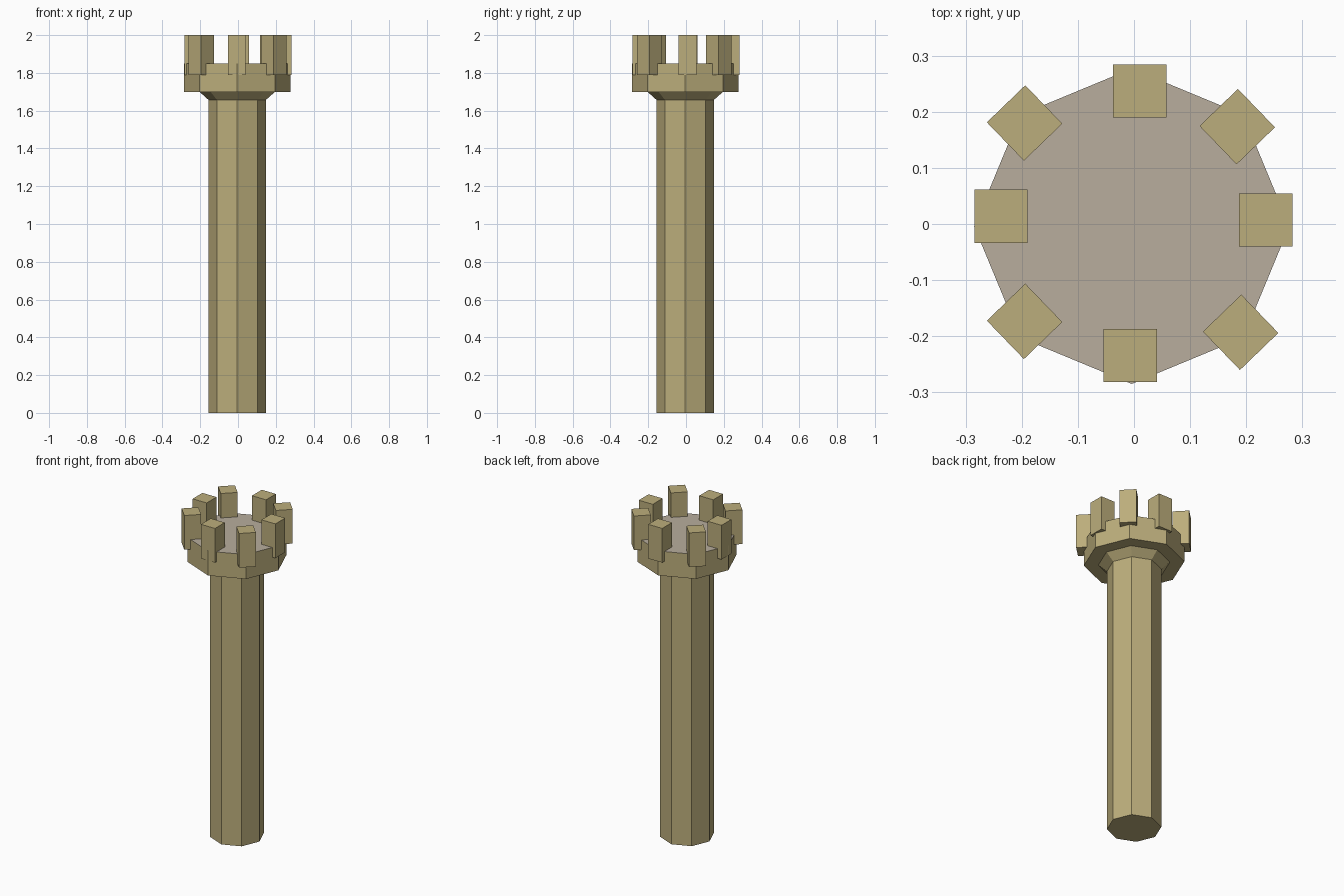
import bpy, bmesh
from math import radians, sin, cos, pi
from mathutils import Matrix, Vector

if "Cube" in bpy.data.objects:
    bpy.data.objects.remove(bpy.data.objects["Cube"])


def material(name, rgb):
    m = bpy.data.materials.new(name)
    m.diffuse_color = (*rgb, 1)
    m.use_nodes = True
    m.node_tree.nodes["Principled BSDF"].inputs["Base Color"].default_value = m.diffuse_color
    return m


stone = material("sandstone", (0.50, 0.42, 0.20))
paving = material("paving", (0.48, 0.42, 0.34))
CX = CY = -0.004   # tower axis, slightly off the bounding-box centre


def finish(name, bm, mats):
    bmesh.ops.recalc_face_normals(bm, faces=bm.faces[:])
    mesh = bpy.data.meshes.new(name)
    bm.to_mesh(mesh)
    bm.free()
    for m in mats:
        mesh.materials.append(m)
    ob = bpy.data.objects.new(name, mesh)
    bpy.context.collection.objects.link(ob)
    return ob


def octagon_lathe(name, profile, mats=(stone,), top_mat=0):
    """Eight-sided solid from (radius, z) rings, capped at both ends."""
    bm = bmesh.new()
    rings = [[bm.verts.new((CX + r * cos(i * pi / 4), CY + r * sin(i * pi / 4), z))
              for i in range(8)] for r, z in profile]
    for a, b in zip(rings, rings[1:]):
        for i in range(8):
            j = (i + 1) % 8
            bm.faces.new((a[i], a[j], b[j], b[i]))
    bm.faces.new(rings[0][::-1])
    bm.faces.new(rings[-1]).material_index = top_mat
    return finish(name, bm, mats)


# Shaft with the flared collar at its top
octagon_lathe("tower_shaft", [(0.152, 0), (0.152, 1.657), (0.2, 1.70)])

# Overhanging platform with a paved top
octagon_lathe("platform", [(0.281, 1.70), (0.281, 1.85)], (stone, paving), 1)

# Battlement blocks, slightly irregular: x, y, turn
blocks = [(0.235, 0.007, 0), (0.184, 0.1735, 44), (0.010, 0.237, 0),
          (-0.195, 0.180, 44), (-0.237, 0.014, 0), (-0.195, -0.1735, 44),
          (-0.0065, -0.2345, 0), (0.190, -0.193, 44)]
Z0, Z1, W = 1.79, 2.0, 0.095
for n, (x, y, turn) in enumerate(blocks, 1):
    bm = bmesh.new()
    mat = (Matrix.Translation((x, y, (Z0 + Z1) / 2))
           @ Matrix.Rotation(radians(turn), 4, 'Z')
           @ Matrix.Diagonal(Vector((W, W, Z1 - Z0, 1))))
    bmesh.ops.create_cube(bm, size=1, matrix=mat)
    finish(f"battlement_{n}", bm, (stone,))
